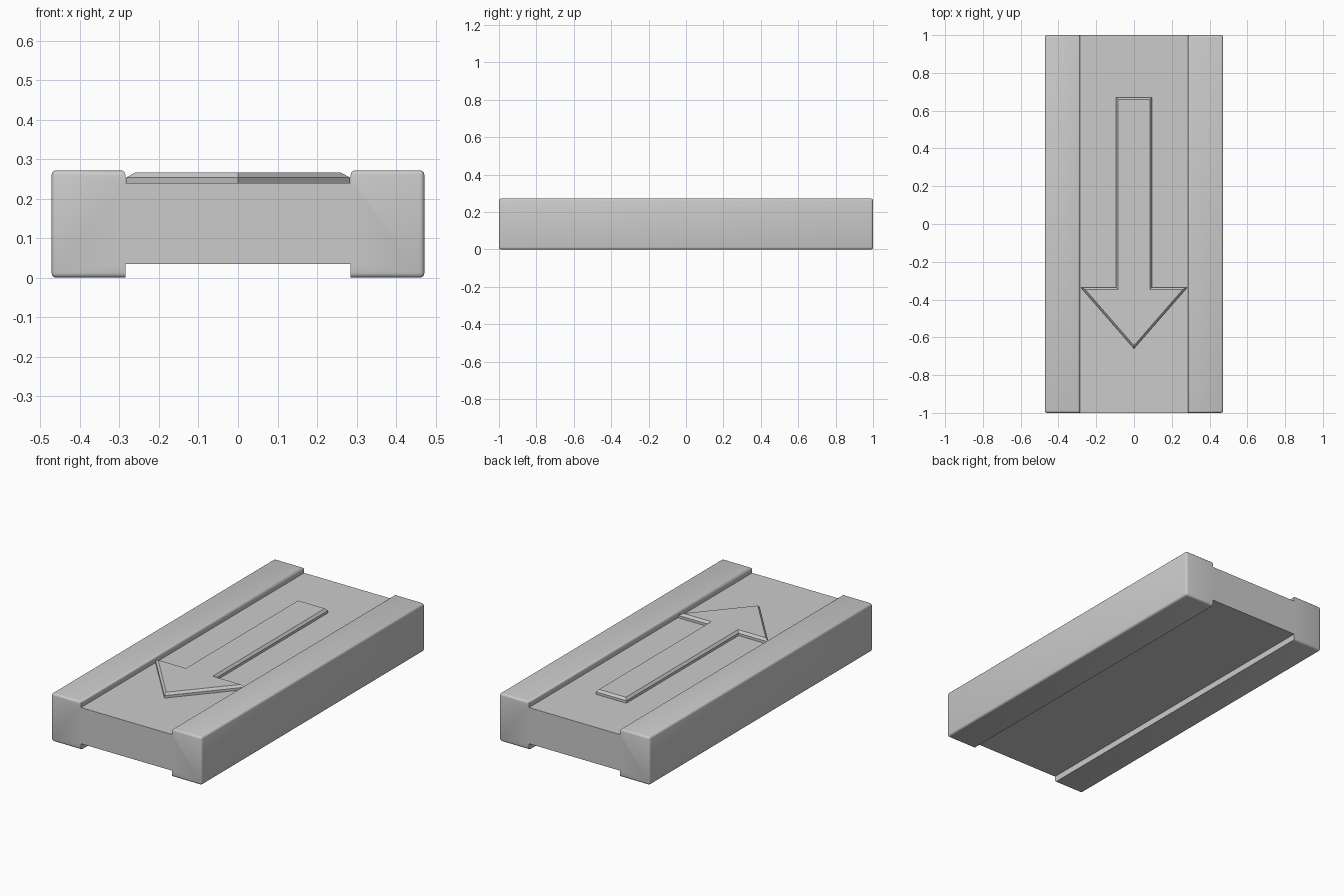
import bpy, bmesh

if "Cube" in bpy.data.objects:
    bpy.data.objects.remove(bpy.data.objects["Cube"])

HALF_W, INNER, HALF_L = 0.472, 0.285, 1.0
TOP, DECK, UNDER = 0.272, 0.24, 0.035


def extruded(bm, points, vec):
    """Make a face from points and extrude it into a solid; return the far face."""
    face = bm.faces.new([bm.verts.new(p) for p in points])
    ext = bmesh.ops.extrude_face_region(bm, geom=[face], use_keep_orig=True)["geom"]
    bmesh.ops.translate(bm, vec=vec, verts=[g for g in ext if isinstance(g, bmesh.types.BMVert)])
    bmesh.ops.recalc_face_normals(bm, faces=bm.faces[:])
    return next(g for g in ext if isinstance(g, bmesh.types.BMFace))


def finish(bm, name):
    mesh = bpy.data.meshes.new(name)
    bm.to_mesh(mesh)
    bm.free()
    obj = bpy.data.objects.new(name, mesh)
    bpy.context.collection.objects.link(obj)
    return obj


# Slab: channelled cross-section run along y, rail edges rounded
right = [(INNER, 0), (HALF_W, 0), (HALF_W, TOP), (INNER, TOP), (INNER, DECK)]
left = [(-x, z) for x, z in reversed(right)]
section = [(INNER, UNDER)] + right + left + [(-INNER, UNDER)]
bm = bmesh.new()
extruded(bm, [(x, -HALF_L, z) for x, z in section], (0, 2 * HALF_L, 0))


def is_rounded(edge):
    a, b = (v.co for v in edge.verts)
    same = lambda i, val: all(abs(abs(c[i]) - val) < 1e-4 for c in (a, b))
    return same(2, TOP) or same(0, HALF_W) or (same(2, 0) and abs(a.y - b.y) < 1e-4)


bmesh.ops.bevel(bm, geom=[e for e in bm.edges if is_rounded(e)], offset=0.012,
                offset_type='OFFSET', segments=3, profile=0.5, affect='EDGES')
slab = finish(bm, "slab")
bpy.context.view_layer.objects.active = slab
slab.select_set(True)
bpy.ops.object.shade_smooth_by_angle(angle=0.6)

# Raised arrow with chamfered top rim
half = [(0.095, 0.67), (0.095, -0.335), (0.283, -0.335)]
outline = [(-x, y) for x, y in half] + [(0, -0.66)] + half[::-1]
bm = bmesh.new()
cap = extruded(bm, [(x, y, DECK - 0.01) for x, y in outline], (0, 0, 0.024))
bmesh.ops.inset_region(bm, faces=[cap], thickness=0.011, depth=0, use_even_offset=True)
bmesh.ops.translate(bm, vec=(0, 0, 0.013), verts=cap.verts[:])
finish(bm, "arrow")
